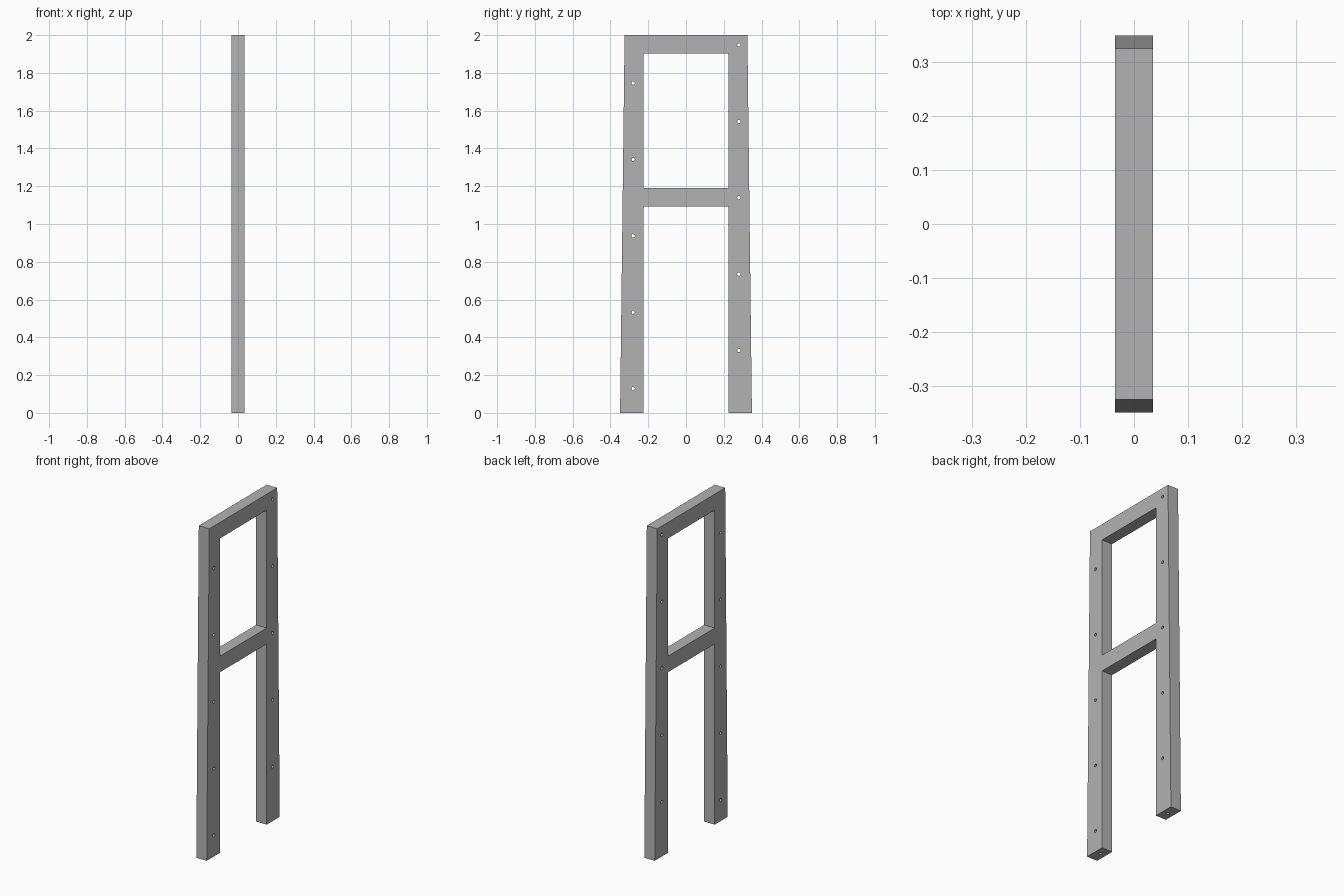
import bpy
import bmesh
from math import pi
from mathutils import Matrix

default = bpy.data.objects.get("Cube")
if default:
    bpy.data.objects.remove(default, do_unlink=True)

HALF_T = 0.035      # half thickness of the frame
INNER = 0.224       # half width of the openings
HOLE_Y = 0.28       # screw hole line on each leg
HOLE_R = 0.009

grey = bpy.data.materials.new("plain grey")
grey.use_nodes = True
colour = (0.45, 0.45, 0.45, 1)
grey.diffuse_color = colour
grey.node_tree.nodes["Principled BSDF"].inputs["Base Color"].default_value = colour


def make_object(name, bm):
    bmesh.ops.recalc_face_normals(bm, faces=bm.faces)
    mesh = bpy.data.meshes.new(name)
    bm.to_mesh(mesh)
    bm.free()
    mesh.materials.append(grey)
    obj = bpy.data.objects.new(name, mesh)
    bpy.context.collection.objects.link(obj)
    return obj


def add_prism(bm, outline, half):
    """Extrude a (y, z) outline along x."""
    face = bm.faces.new([bm.verts.new((-half, y, z)) for y, z in outline])
    side = bmesh.ops.extrude_face_region(bm, geom=[face])["geom"]
    moved = [v for v in side if isinstance(v, bmesh.types.BMVert)]
    bmesh.ops.translate(bm, verts=moved, vec=(2 * half, 0, 0))


def add_drill(bm, location, depth, rotation):
    bmesh.ops.create_cone(bm, cap_ends=True, segments=24, radius1=HOLE_R,
                          radius2=HOLE_R, depth=depth,
                          matrix=Matrix.Translation(location) @ rotation)


def cut(target, bm):
    cutter = make_object("cutter", bm)
    cutter.hide_render = True
    mod = target.modifiers.new("cut", 'BOOLEAN')
    mod.operation = 'DIFFERENCE'
    mod.solver = 'EXACT'
    mod.object = cutter
    bpy.context.view_layer.objects.active = target
    bpy.ops.object.modifier_apply(modifier=mod.name)
    bpy.data.objects.remove(cutter, do_unlink=True)


# Frame: two tapered legs with a top rail and a middle rail
bm = bmesh.new()
legs = [(-0.349, 0), (-INNER, 0), (-INNER, 1.093), (-INNER, 1.19),
        (-INNER, 1.903)]
add_prism(bm, [(-0.349, 0), (-INNER, 0), (-INNER, 1.093), (INNER, 1.093),
               (INNER, 0), (0.349, 0), (0.325, 2), (-0.325, 2)], HALF_T)
frame = make_object("ladder_frame", bm)

# Upper window opening
bm = bmesh.new()
add_prism(bm, [(-INNER, 1.19), (INNER, 1.19), (INNER, 1.903),
               (-INNER, 1.903)], 0.1)
cut(frame, bm)

# Screw holes: through each leg, and up into each foot
bm = bmesh.new()
across = Matrix.Rotation(pi / 2, 4, 'Y')
for side, lowest in ((-1, 0.128), (1, 0.33)):
    for i in range(5):
        add_drill(bm, (0, side * HOLE_Y, lowest + 0.4045 * i), 0.2, across)
    add_drill(bm, (0, side * HOLE_Y, 0), 0.16, Matrix.Identity(4))
cut(frame, bm)

# Smooth hole walls, crisp frame edges
bpy.ops.object.select_all(action='DESELECT')
frame.select_set(True)
bpy.context.view_layer.objects.active = frame
bpy.ops.object.shade_smooth_by_angle(angle=pi / 6)
